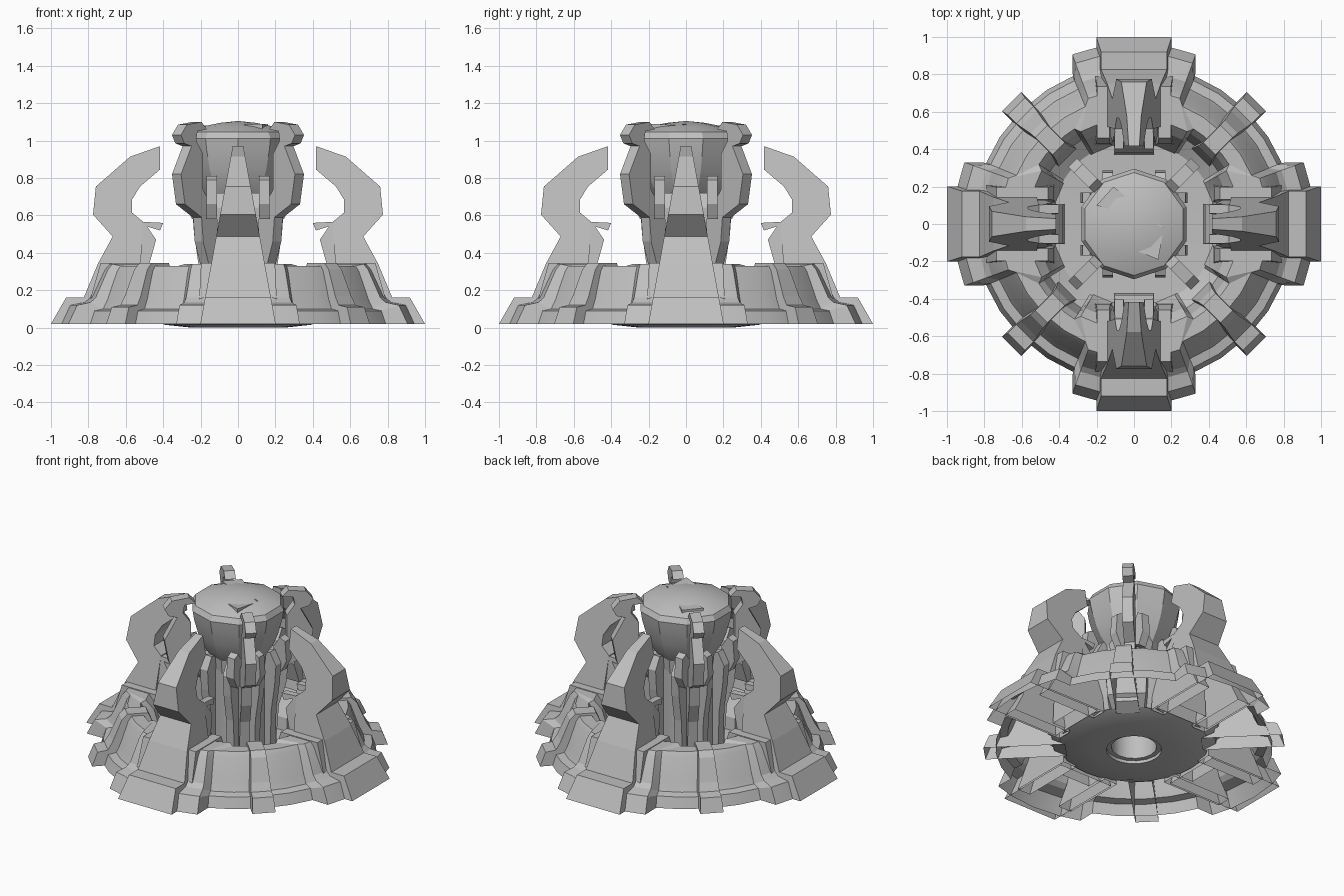
import bpy, bmesh, math
from mathutils import Vector, Matrix

if "Cube" in bpy.data.objects:
    bpy.data.objects.remove(bpy.data.objects["Cube"])

stone = bpy.data.materials.new("pale grey stone")
stone.diffuse_color = (0.52, 0.52, 0.52, 1)
stone.use_nodes = True
stone.node_tree.nodes["Principled BSDF"].inputs["Base Color"].default_value = stone.diffuse_color

AXES = [0, 90, 180, 270]
DIAGONALS = [45, 135, 225, 315]


def finish(name, bm, smooth=None, recalc=True):
    if recalc:
        bmesh.ops.recalc_face_normals(bm, faces=bm.faces)
    me = bpy.data.meshes.new(name)
    bm.to_mesh(me)
    bm.free()
    ob = bpy.data.objects.new(name, me)
    me.materials.append(stone)
    bpy.context.collection.objects.link(ob)
    if smooth:
        bpy.ops.object.select_all(action='DESELECT')
        ob.select_set(True)
        bpy.context.view_layer.objects.active = ob
        bpy.ops.object.shade_smooth_by_angle(angle=math.radians(smooth))
    return ob


def radial_prisms(name, profile, half, angles, shift=0.0, hollow=False):
    """Extrude an (r, z) outline sideways by half(z), repeated around z.
    A non-zero shift makes a mirrored pair; hollow leaves the underside open."""
    bm = bmesh.new()
    for a in angles:
        rot = Matrix.Rotation(math.radians(a), 4, 'Z')
        for s in ([-shift, shift] if shift else [0]):
            l = [bm.verts.new(rot @ Vector((r, s + half(z), z))) for r, z in profile]
            k = [bm.verts.new(rot @ Vector((r, s - half(z), z))) for r, z in profile]
            bm.faces.new(l)
            bm.faces.new(k[::-1])
            for i in range(len(l)):
                j = (i + 1) % len(l)
                if hollow and profile[i][1] < .035 and profile[j][1] < .035:
                    continue
                bm.faces.new((l[j], l[i], k[i], k[j]))
    return finish(name, bm)


def lathe(name, profile, sides, smooth=None, turn=0.0):
    bm = bmesh.new()
    rows = []
    for r, z in profile:
        if r == 0:
            rows.append([bm.verts.new((0, 0, z))] * sides)
        else:
            rows.append([bm.verts.new((r * math.cos(t), r * math.sin(t), z)) for t in
                         (math.tau * i / sides + turn for i in range(sides))])
    for a, b in zip(rows, rows[1:]):
        for i in range(sides):
            j = (i + 1) % sides
            bm.faces.new(list(dict.fromkeys((a[i], a[j], b[j], b[i]))))
    return finish(name, bm, smooth)


# Hollow stepped ring wall; each point is (r, z, pylon bulge, pylon lift)
ring = [(.855, .02, .11, 0), (.83, .09, .085, .03), (.78, .10, .06, .035),
        (.755, .15, .055, .01), (.70, .30, .04, .01), (.68, .33, .035, .01),
        (.60, .33, -.03, .01), (.57, .28, -.05, 0), (.53, .10, -.06, 0), (.43, .03, 0, 0)]
# Angle at the outside, angle at the inside, bulge on or off
half_steps = [(0, 0, 1), (11.5, 16, 1), (20, 30, 1), (22.5, 32, 0), (33, 38, 0), (45, 45, 0)]
steps = []
for q in AXES:
    steps += [(q + a, q + c, b) for a, c, b in half_steps]
    steps += [(q + 90 - a, q + 90 - c, b) for a, c, b in half_steps[-2:0:-1]]
bm = bmesh.new()
rows = []
for a, c, b in steps:
    row = []
    for i, (r, z, off, lift) in enumerate(ring):
        t = math.radians(a if i < 6 else c)
        r += b * off
        row.append(bm.verts.new((r * math.cos(t), r * math.sin(t), z + b * lift)))
    rows.append(row)
for k, row in enumerate(rows):
    nxt = rows[(k + 1) % len(rows)]
    for i in range(len(ring) - 1):
        bm.faces.new((row[i], nxt[i], nxt[i + 1], row[i + 1]))
finish("ring_wall", bm, 18)

# Shallow floor dish with a central opening
lathe("floor_dish", [(.17, .03), (.46, .04), (.39, .015), (.25, 0), (.17, 0), (.17, .03)], 32, 30)

# Curved fins on the four axes, thinning upward
fin = [(1.0, .02), (.92, .16), (.825, .16), (.75, .34), (.67, .487), (.775, .604),
       (.76, .754), (.577, .914), (.417, .97), (.417, .845), (.524, .754), (.567, .684),
       (.567, .615), (.508, .567), (.52, .34), (.46, .02)]
radial_prisms("curved_fin", fin, lambda z: .205 - .182 * z, AXES, hollow=True)

# Pylon frames either side of each fin
frame = [(.86, .02), (.79, .15), (.735, .345), (.46, .345), (.43, .24), (.42, .02)]
radial_prisms("pylon_frame", frame, lambda z: .05 - .05 * z, AXES, .165, hollow=True)

# Inward pointing prongs beside each fin
prong = [(.40, .56), (.417, .52), (.485, .54), (.438, .47), (.475, .337), (.66, .337),
         (.65, .45), (.56, .54), (.50, .565)]
radial_prisms("pylon_prong", prong, lambda z: .085 - .11 * z, AXES, .08)

# Low sill joining the pylon feet inside the ring
sill = [(.56, .03), (.56, .27), (.47, .25), (.38, .12), (.37, .03)]
radial_prisms("pylon_sill", sill, lambda z: .11 - .05 * z, AXES, hollow=True)

# Diagonal buttresses wrapped over the ring, open beneath
buttress = [(.925, .02), (.89, .11), (.825, .12), (.795, .17), (.735, .31), (.70, .345),
            (.57, .345), (.54, .28), (.50, .06), (.42, .02)]
radial_prisms("buttress", buttress, lambda z: .074 - .08 * z, DIAGONALS, hollow=True)

# Goblet-shaped head with a faceted cap
lathe("head", [(0, .60), (.17, .60), (.18, .70), (.22, .76), (.255, .84), (.285, .95), (.295, 1.01),
               (.275, 1.045), (.20, 1.075), (.10, 1.095), (0, 1.105)], 10, 25, math.pi / 10)

# Raised angular shards on the cap
bm = bmesh.new()
shards = [((-.20, .10), (-.11, .20), (.16, -.02)), ((.16, -.02), (-.05, -.12), (.13, -.19))]
for pts in shards:
    top = [bm.verts.new((x, y, z)) for (x, y), z in zip(pts, (1.08, 1.08, 1.09))]
    low = [bm.verts.new((x, y, 1.04)) for x, y in pts]
    bm.faces.new(top)
    bm.faces.new(low[::-1])
    for i in range(3):
        j = (i + 1) % 3
        bm.faces.new((top[i], low[i], low[j], top[j]))
finish("cap_shard", bm)

# Hollow central column
lathe("column", [(.17, .62), (.17, .02), (.14, .02), (.14, .61)], 16, 30)

# Claws gripping the head on the diagonals
claw = [(.465, 1.03), (.42, 1.085), (.31, 1.10), (.27, 1.06), (.34, 1.05), (.35, 1.0),
        (.30, .93), (.30, .74), (.24, .66), (.24, .58), (.30, .585), (.435, .66),
        (.465, .82), (.385, .97), (.44, .985)]
radial_prisms("head_claw", claw, lambda z: .034, DIAGONALS)

# Diagonal struts hanging below the claws
strut = [(.31, .62), (.295, .46), (.25, .33), (.23, .03), (.15, .03), (.15, .70), (.24, .70)]
radial_prisms("claw_strut", strut, lambda z: .032, DIAGONALS)

# Paired slats between the struts, with upright blades on their shoulders
slat = [(.245, .64), (.235, .50), (.21, .33), (.20, .03), (.13, .03), (.13, .70), (.20, .72)]
radial_prisms("column_slat", slat, lambda z: .028, AXES, .085)
blade = [(.235, .81), (.275, .79), (.285, .66), (.245, .58), (.19, .60), (.19, .74)]
radial_prisms("collar_blade", blade, lambda z: .028, AXES, .14)
